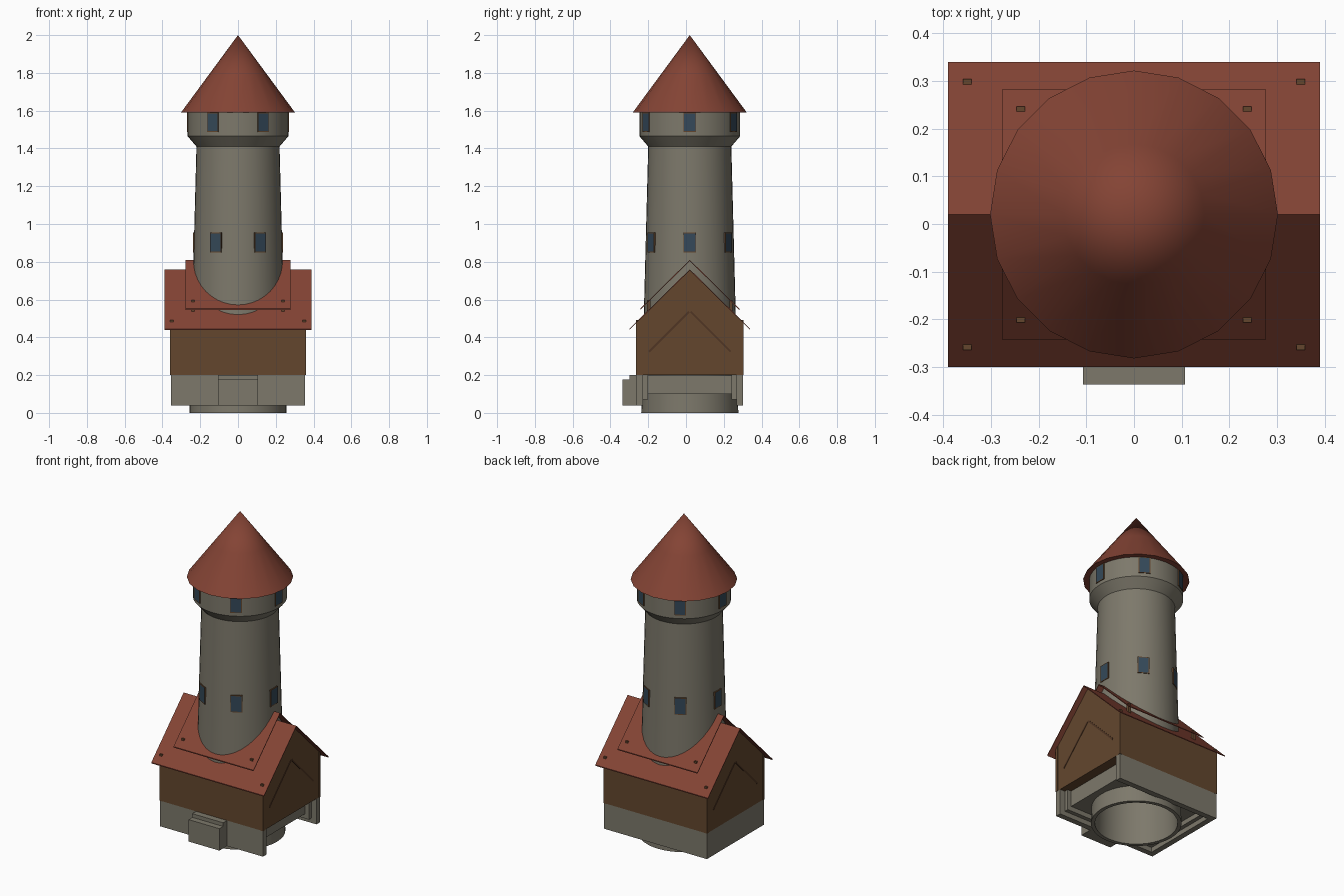
import bpy, bmesh, math
from mathutils import Matrix, Vector

if "Cube" in bpy.data.objects:
    bpy.data.objects.remove(bpy.data.objects["Cube"])

CY = 0.02            # depth of the tower axis and roof ridge
SLOPE = 0.985        # roof pitch
HX, HY = 0.356, 0.282  # house half sizes


def material(name, rgb):
    m = bpy.data.materials.new(name)
    m.use_nodes = True
    m.diffuse_color = (*rgb, 1)
    m.node_tree.nodes["Principled BSDF"].inputs["Base Color"].default_value = (*rgb, 1)
    return m


STONE = material("grey stone", (0.205, 0.19, 0.147))
TILE = material("red tile", (0.23, 0.057, 0.035))
WOOD = material("brown wood", (0.125, 0.062, 0.027))
TIMBER = material("dark timber", (0.08, 0.036, 0.017))
GLASS = material("blue glass", (0.035, 0.066, 0.1))


def finish(name, bm, *mats):
    bmesh.ops.recalc_face_normals(bm, faces=bm.faces)
    me = bpy.data.meshes.new(name)
    bm.to_mesh(me)
    bm.free()
    ob = bpy.data.objects.new(name, me)
    bpy.context.collection.objects.link(ob)
    for m in mats:
        me.materials.append(m)
    return ob


def add_box(bm, lo, hi):
    size = [b - a for a, b in zip(lo, hi)]
    mid = [(a + b) / 2 for a, b in zip(lo, hi)]
    mat = Matrix.Translation(mid) @ Matrix.Diagonal((*size, 1))
    return bmesh.ops.create_cube(bm, size=1, matrix=mat)["verts"]


def box(name, lo, hi, mat):
    bm = bmesh.new()
    add_box(bm, lo, hi)
    return finish(name, bm, mat)


def lathe(name, profile, sides, mat):
    """Spin a radius/height profile about the tower axis."""
    bm = bmesh.new()
    vs = [bm.verts.new((0, r, z)) for r, z in profile]
    es = [bm.edges.new(p) for p in zip(vs, vs[1:])]
    bmesh.ops.spin(bm, geom=vs + es, cent=(0, 0, 0), axis=(0, 0, 1),
                   angle=math.tau, steps=sides)
    bmesh.ops.remove_doubles(bm, verts=bm.verts, dist=0.0003)
    bmesh.ops.translate(bm, verts=bm.verts, vec=(0, CY, 0))
    return finish(name, bm, mat)


def prism(name, outline, half_x, mat):
    """Extrude a depth/height outline along the ridge."""
    bm = bmesh.new()
    f = bm.faces.new([bm.verts.new((-half_x, CY + y, z)) for y, z in outline])
    out = bmesh.ops.extrude_face_region(bm, geom=[f])["geom"]
    bmesh.ops.translate(bm, verts=[v for v in out if isinstance(v, bmesh.types.BMVert)],
                        vec=(2 * half_x, 0, 0))
    return finish(name, bm, mat)


def gable_roof(name, ridge, half_x, half_y, thick=0.006):
    eave = ridge - SLOPE * half_y
    return prism(name, [(-half_y, eave), (0, ridge), (half_y, eave),
                        (half_y, eave - thick), (0, ridge - thick),
                        (-half_y, eave - thick)], half_x, TILE)


def bore(objects):
    """Cut the tower shaft out of the parts it passes through."""
    cutter = lathe("shaft_cutter", [(0, -0.1), (0.252, -0.1), (0.223, 1.0), (0, 1.0)], 40, STONE)
    cutter.hide_render = True
    for ob in objects:
        mod = ob.modifiers.new("shaft", "BOOLEAN")
        mod.operation, mod.solver, mod.object = "DIFFERENCE", "EXACT", cutter
    bpy.context.view_layer.update()
    graph = bpy.context.evaluated_depsgraph_get()
    cut = [bpy.data.meshes.new_from_object(ob.evaluated_get(graph)) for ob in objects]
    for ob, me in zip(objects, cut):
        ob.modifiers.clear()
        ob.data = me
    bpy.data.objects.remove(cutter)


# Stone foundation: nested steps, hollow underneath
bored = []
for name, inset, wall, low in (("foundation", 0, 0.035, 0.04),
                               ("foundation_inner_step", 0.035, 0.025, 0.07)):
    x, y = HX - inset, HY - inset
    bm = bmesh.new()
    for s in (-1, 1):
        add_box(bm, (-x, CY + s * (y - wall / 2) - wall / 2, low),
                (x, CY + s * (y - wall / 2) + wall / 2, 0.2))
        add_box(bm, (s * (x - wall / 2) - wall / 2, CY - y + wall, low),
                (s * (x - wall / 2) + wall / 2, CY + y - wall, 0.2))
    bored.append(finish(name, bm, STONE))
bored.append(box("foundation_slab", (-HX + 0.06, CY - HY + 0.06, 0.1),
                 (HX - 0.06, CY + HY - 0.06, 0.199), STONE))

# Front doorstep
box("doorstep_lower", (-0.107, -0.337, 0.04), (0.107, -0.3, 0.177), STONE)
box("doorstep_upper", (-0.107, -0.3, 0.04), (0.107, CY - HY, 0.2), STONE)

# Wooden house walls and the two roofs
eave = 0.754 - SLOPE * HY
bored.append(prism("house_walls", [(-HY, 0.2), (HY, 0.2), (HY, eave), (0, 0.754), (-HY, eave)],
                   HX, WOOD))
bored.append(gable_roof("main_roof", 0.76, 0.39, 0.32))
bored.append(gable_roof("upper_roof", 0.81, 0.277, 0.262))
bore(bored)

# Corner posts whose tips just show through the roofs
for sx in (-1, 1):
    for sy, place in ((-1, "front"), (1, "back")):
        for label, x, y, low, ridge, h in (("corner_post", 0.35, 0.275, 0.2, 0.76, 0.009),
                                           ("roof_post", 0.238, 0.218, 0.5, 0.81, 0.009)):
            cx, cy = sx * x, CY + sy * y
            box(f"{place}_{label}", (cx - h, cy - h, low),
                (cx + h, cy + h, ridge - SLOPE * y + 0.002), WOOD)

# Slim rafters on the gable ends
for sx in (-1, 1):
    bm = bmesh.new()
    for sy in (-1, 1):
        vs = add_box(bm, (-0.003, -0.15, -0.005), (0.003, 0.15, 0.005))
        bmesh.ops.transform(bm, verts=vs, matrix=Matrix.Translation(
            (sx * (HX - 0.001), CY + sy * 0.11, 0.43)) @ Matrix.Rotation(-sy * math.pi / 4, 4, "X"))
    finish("gable_rafters", bm, TIMBER)

# Hollow tapering tower with a flared head
tower = lathe("tower", [(0.235, 0), (0.257, 0), (0.22, 1.41), (0.267, 1.465), (0.267, 1.592),
                        (0.247, 1.592), (0.247, 1.47), (0.2, 1.41), (0.235, 0)], 40, STONE)

# Pointed tower roof
cone = lathe("tower_roof", [(0.252, 1.59), (0.302, 1.59), (0.148, 1.799), (0, 2.0)], 20, TILE)


# Framed windows, six to a ring
def window(name, angle, radius, low, high):
    bm = bmesh.new()
    add_box(bm, (radius - 0.006, -0.034, low), (radius + 0.003, 0.034, high))
    outer = max(bm.faces, key=lambda f: f.calc_center_median().x)
    bmesh.ops.inset_region(bm, faces=[outer], thickness=0.006)
    outer.material_index = 1
    bmesh.ops.transform(bm, verts=bm.verts, matrix=Matrix.Translation((0, CY, 0))
                        @ Matrix.Rotation(angle, 4, "Z"))
    finish(name, bm, WOOD, GLASS)


for i in range(6):
    window("lower_window", i * math.tau / 6, 0.2345, 0.85, 0.955)
    window("upper_window", i * math.tau / 6, 0.267, 1.487, 1.59)

# Smooth the round parts
bpy.ops.object.select_all(action="DESELECT")
for ob in (tower, cone):
    ob.select_set(True)
bpy.context.view_layer.objects.active = tower
bpy.ops.object.shade_smooth_by_angle(angle=math.radians(30))
